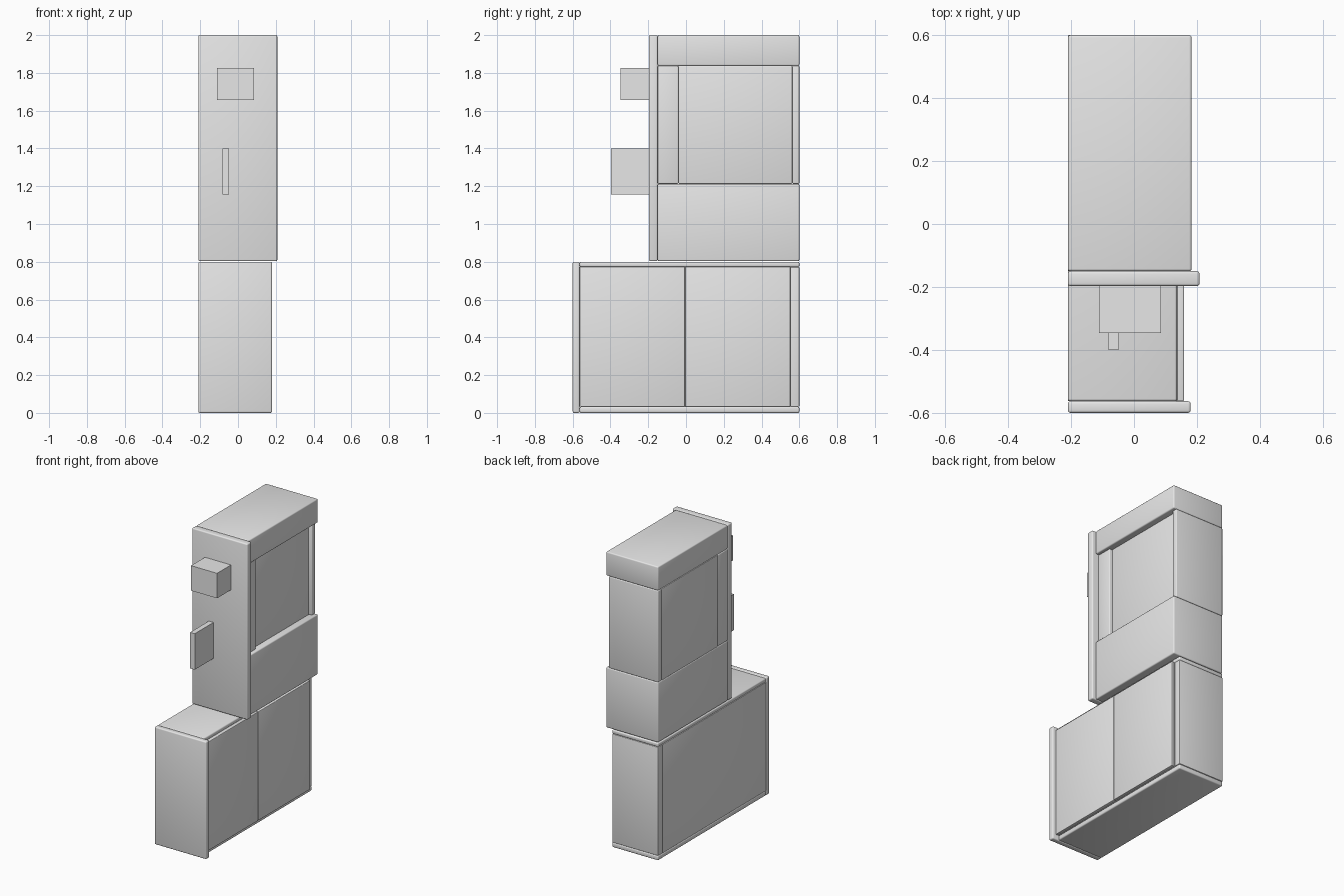
import bpy
from mathutils import Vector

cube = bpy.data.objects.get("Cube")
if cube:
    bpy.data.objects.remove(cube, do_unlink=True)

grey = bpy.data.materials.new("light grey")
grey.use_nodes = True
colour = (0.8, 0.8, 0.8, 1)
grey.diffuse_color = colour
grey.node_tree.nodes["Principled BSDF"].inputs["Base Color"].default_value = colour


def box(name, x, y, z, bevel=0.008):
    """Box from (min, max) ranges, with softly rounded edges."""
    low, high = (Vector(c) for c in zip(x, y, z))
    bpy.ops.mesh.primitive_cube_add(size=1, location=(low + high) / 2)
    ob = bpy.context.object
    ob.name = name
    ob.scale = high - low
    bpy.ops.object.transform_apply(location=False, rotation=False, scale=True)
    ob.data.materials.append(grey)
    if bevel:
        mod = ob.modifiers.new("rounded edges", "BEVEL")
        mod.width = bevel
        mod.segments = 3
        bpy.ops.object.modifier_apply(modifier=mod.name)
        bpy.ops.object.shade_smooth_by_angle()
    return ob


SIDE = -0.21      # flush side shared by all parts
BACK = 0.6
CARCASS = 0.137   # stepped side of the lower cabinet
DOOR = 0.159
HOUSING = 0.183   # stepped side of the upper unit

# Lower cabinet
box("cabinet_front_panel", (SIDE, 0.18), (-0.6, -0.563), (0, 0.8))
box("cabinet_bottom", (SIDE, CARCASS), (-0.563, BACK), (0, 0.033))
box("cabinet_top", (SIDE, CARCASS), (-0.563, BACK), (0.772, 0.8))
box("cabinet_core", (SIDE, CARCASS), (-0.563, 0.552), (0.033, 0.772), 0.003)
box("cabinet_back", (SIDE, CARCASS), (0.552, BACK), (0.033, 0.772), 0.004)
for i, span in enumerate([(-0.563, -0.007), (-0.005, 0.552)]):
    box(f"cabinet_door_{i + 1}", (CARCASS, DOOR), span, (0.033, 0.775), 0.004)

# Upper unit
box("upper_front_panel", (SIDE, 0.208), (-0.197, -0.15), (0.803, 2))
box("upper_base", (SIDE, HOUSING), (-0.15, BACK), (0.803, 1.213))
box("upper_cap", (SIDE, HOUSING), (-0.15, BACK), (1.837, 2))
middle = (1.213, 1.837)
box("upper_front_post", (SIDE, 0.163), (-0.15, -0.04), middle, 0.006)
box("upper_recessed_panel", (SIDE, 0.14), (-0.04, 0.562), middle, 0.003)
box("upper_back_panel", (SIDE, 0.163), (0.562, BACK), middle, 0.006)

# Fittings on the upper front
box("front_box", (-0.111, 0.085), (-0.347, -0.197), (1.657, 1.827), 0)
box("front_fin", (-0.082, -0.047), (-0.398, -0.197), (1.155, 1.4), 0)
